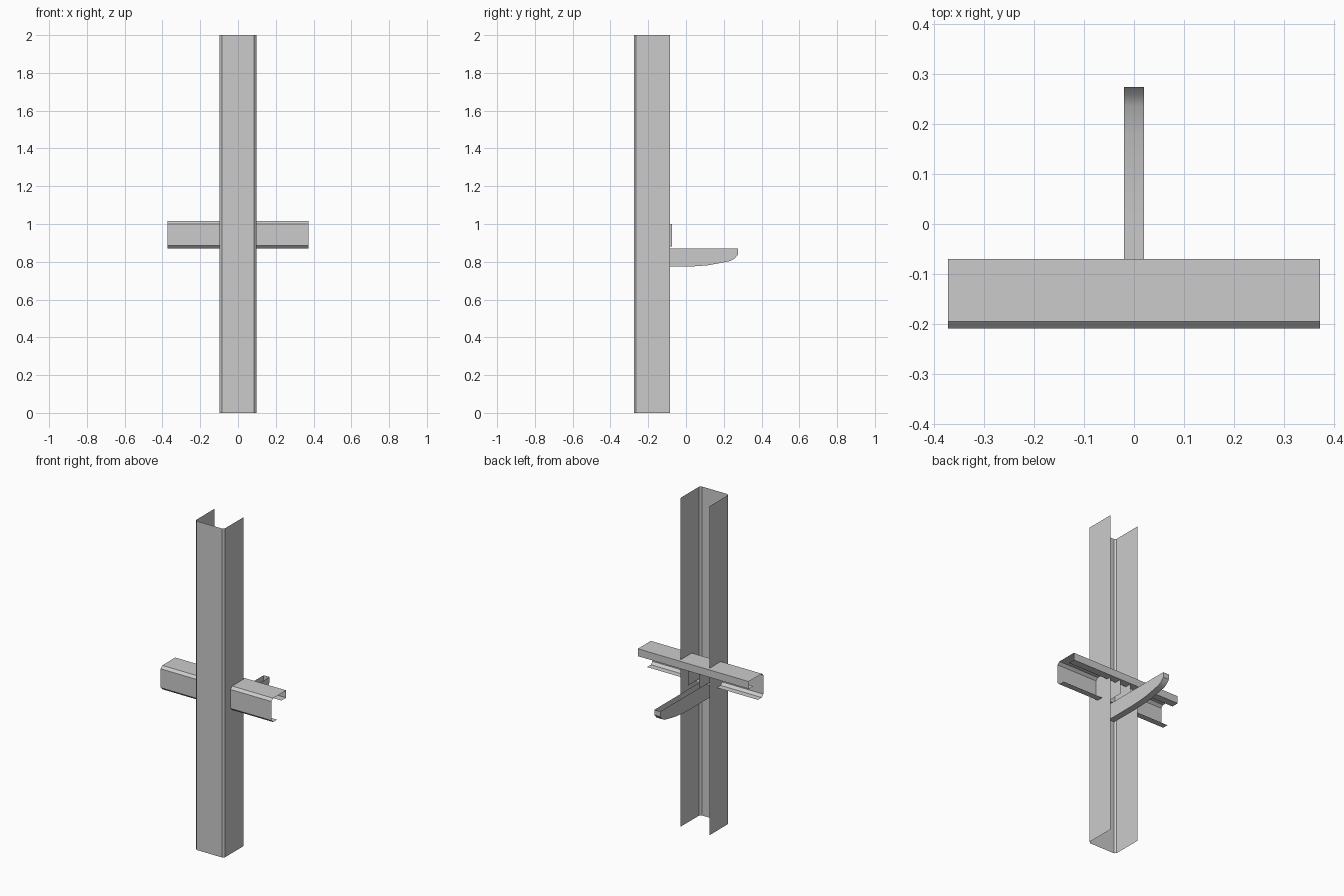
import bpy, math

if "Cube" in bpy.data.objects:
    bpy.data.objects.remove(bpy.data.objects["Cube"])


def make(name, verts, faces):
    mesh = bpy.data.meshes.new(name)
    mesh.from_pydata(verts, [], faces)
    mesh.update()
    ob = bpy.data.objects.new(name, mesh)
    bpy.context.collection.objects.link(ob)
    return ob


def sheet(name, profile, to3d, a, b):
    """Sweep an open 2D profile between a and b as a folded thin sheet."""
    n = len(profile)
    verts = [to3d(p, a) for p in profile] + [to3d(p, b) for p in profile]
    return make(name, verts, [(i, i + 1, n + i + 1, n + i) for i in range(n - 1)])


def along_z(p, t):
    return (p[0], p[1], t)


def along_x(p, t):
    return (t, p[0], p[1])


# upright post: folded channel open to the back
half = [(0.097, -0.085), (0.097, -0.264), (0.086, -0.275)]
post = half + [(-x, y) for x, y in reversed(half)]
sheet("post", post, along_z, 0, 2)

# horizontal rail: lipped channel passing through the post
rail = [(-0.115, 0.97), (-0.07, 0.97), (-0.07, 1.015), (-0.195, 1.015),
        (-0.21, 1.0), (-0.21, 0.885), (-0.195, 0.87), (-0.158, 0.87)]
sheet("rail", rail, along_x, -0.373, 0.373)

# stiffening ribs inside the rail
for side, x in (("left", -0.037), ("right", 0.037)):
    make("rib_" + side, [(x, -0.205, 0.88), (x, -0.073, 0.88),
                         (x, -0.073, 1.0), (x, -0.205, 1.0)], [(0, 1, 2, 3)])

# bracket arm: open-topped channel with a curved underside
curve = [(-0.195, 0.774), (0.0, 0.774), (0.06, 0.777), (0.12, 0.782),
         (0.18, 0.793), (0.237, 0.805), (0.258, 0.818), (0.275, 0.838), (0.275, 0.87)]
w = 0.02
arm = sheet("arm_underside", curve, along_x, -w, w)
bpy.context.view_layer.objects.active = arm
arm.select_set(True)
bpy.ops.object.shade_smooth_by_angle(angle=math.radians(40))
outline = curve + [(-0.195, 0.87)]
for side, x in (("left", -w), ("right", w)):
    make("arm_" + side, [along_x(p, x) for p in outline], [tuple(range(len(outline)))])
